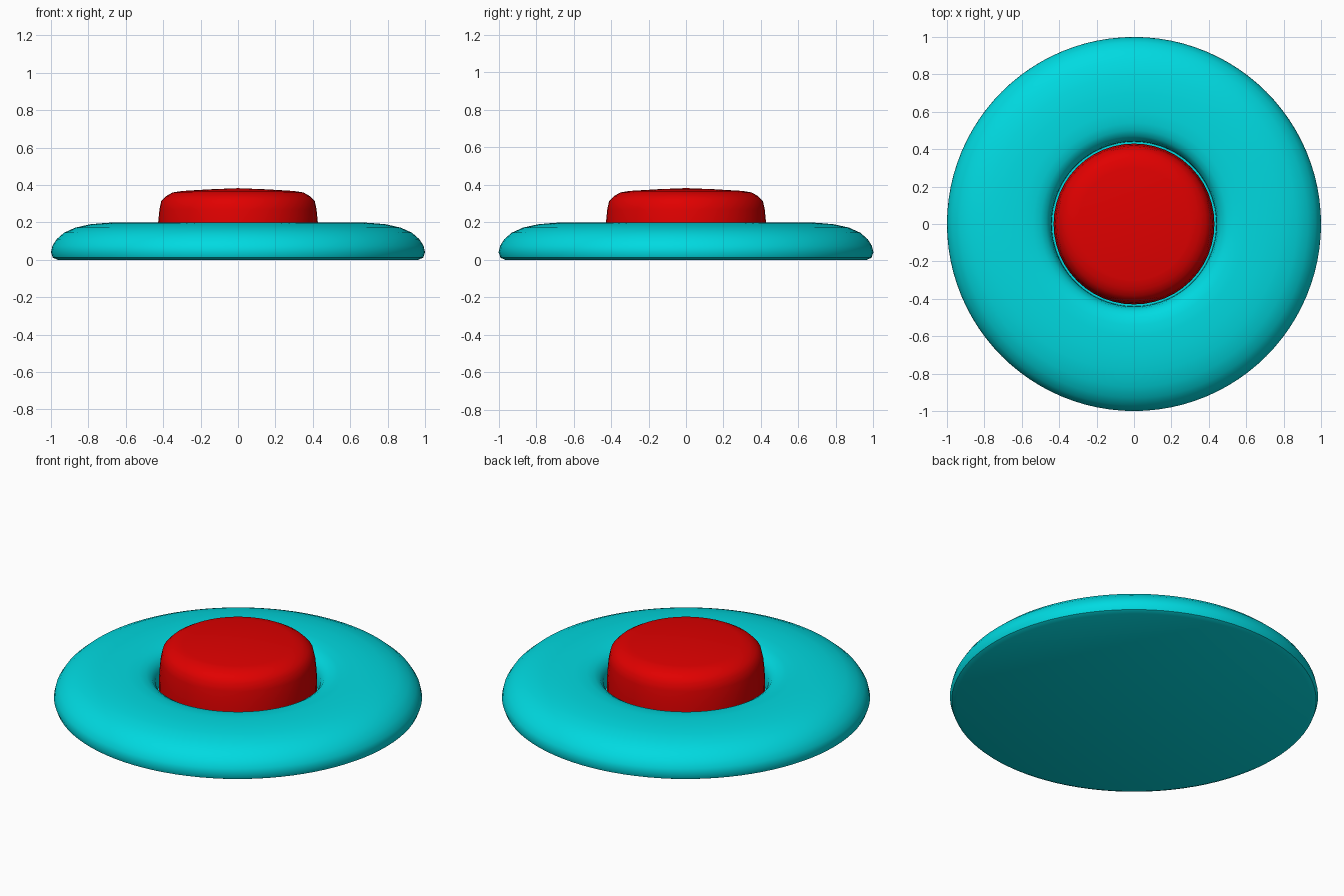
import bpy, bmesh, math

if "Cube" in bpy.data.objects:
    bpy.data.objects.remove(bpy.data.objects["Cube"])


def lathe(name, profile, sides, color):
    """Spin an (r, z) profile, starting and ending on the axis, around z."""
    bm = bmesh.new()
    rings = []
    for r, z in profile:
        if r == 0:
            rings.append([bm.verts.new((0, 0, z))] * sides)
        else:
            rings.append([bm.verts.new((r * math.cos(2 * math.pi * i / sides),
                                        r * math.sin(2 * math.pi * i / sides), z))
                          for i in range(sides)])
    for low, high in zip(rings, rings[1:]):
        for i in range(sides):
            j = (i + 1) % sides
            corners = dict.fromkeys((low[i], low[j], high[j], high[i]))
            bm.faces.new(list(corners))
    bmesh.ops.recalc_face_normals(bm, faces=bm.faces)
    mesh = bpy.data.meshes.new(name)
    bm.to_mesh(mesh)
    bm.free()
    obj = bpy.data.objects.new(name, mesh)
    bpy.context.collection.objects.link(obj)
    mat = bpy.data.materials.new(name + "_color")
    mat.diffuse_color = color
    mat.use_nodes = True
    mat.node_tree.nodes["Principled BSDF"].inputs["Base Color"].default_value = mat.diffuse_color
    mesh.materials.append(mat)
    bpy.ops.object.select_all(action='DESELECT')
    obj.select_set(True)
    bpy.context.view_layer.objects.active = obj
    bpy.ops.object.shade_smooth_by_angle(angle=math.radians(40))
    return obj


# Rounded base with a flat underside and a socket for the button
lathe("base", [(0, 0), (0.965, 0), (0.99, 0.012), (1.0, 0.04), (0.992, 0.075),
               (0.97, 0.11), (0.93, 0.145), (0.87, 0.172), (0.79, 0.19),
               (0.70, 0.198), (0.60, 0.2), (0.54, 0.196), (0.50, 0.186),
               (0.47, 0.168), (0.45, 0.14), (0.442, 0.10), (0.44, 0.06),
               (0, 0.06)], 96, (0.0, 0.70, 0.75, 1))

# Domed push button seated in the socket
lathe("button", [(0, 0.06), (0.43, 0.06), (0.43, 0.15), (0.426, 0.21),
                 (0.42, 0.27), (0.41, 0.315), (0.385, 0.34), (0.35, 0.36),
                 (0.30, 0.368), (0.15, 0.377), (0, 0.383)],
      48, (0.75, 0.0, 0.0, 1))
